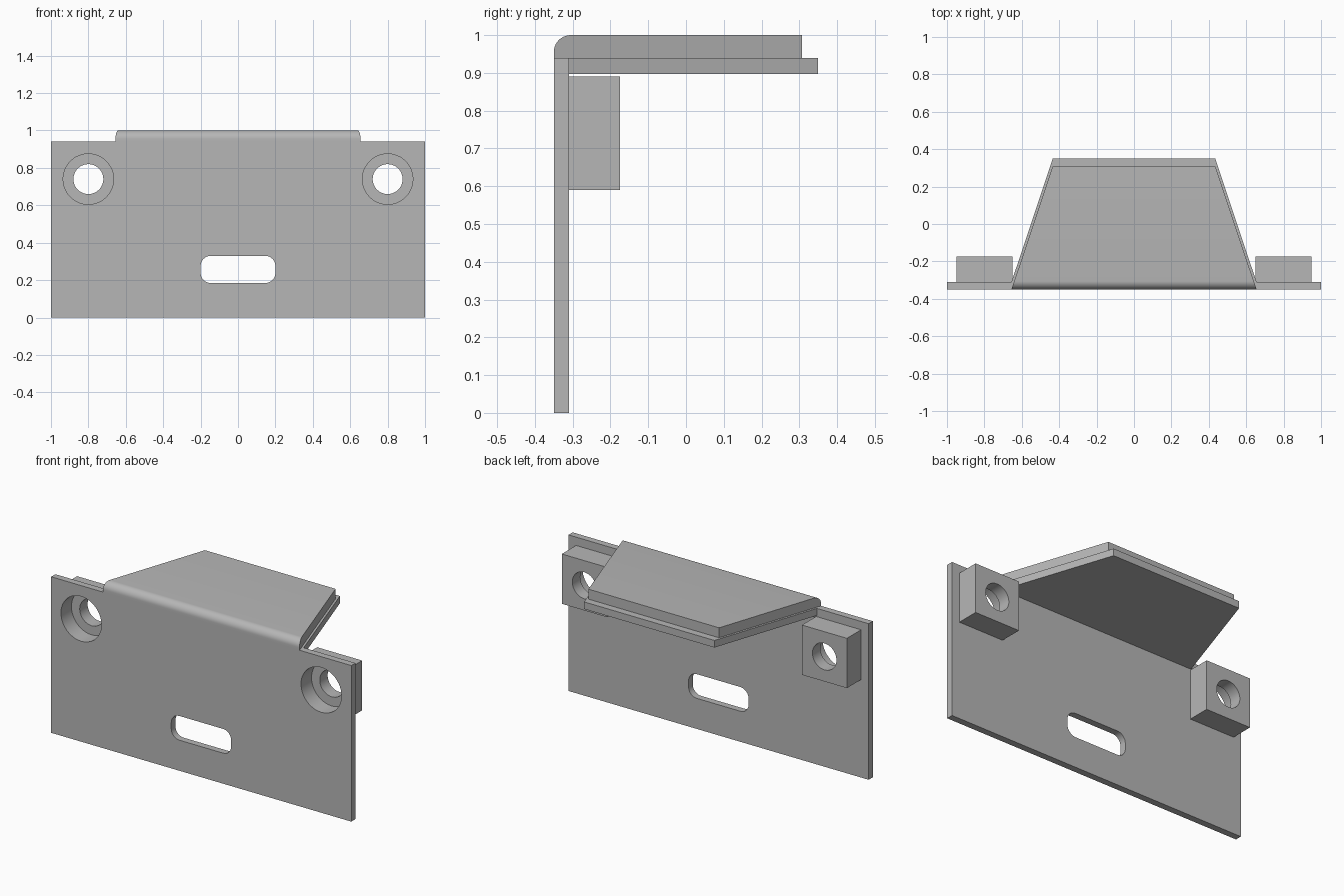
import bpy, bmesh, math

cube = bpy.data.objects.get("Cube")
if cube:
    bpy.data.objects.remove(cube, do_unlink=True)

grey = bpy.data.materials.new("plain grey")
grey.use_nodes = True
colour = (0.47, 0.47, 0.47, 1)
grey.diffuse_color = colour
grey.node_tree.nodes["Principled BSDF"].inputs["Base Color"].default_value = colour


def prism(name, loop, depth):
    """Extrude a closed loop of 3D points along the vector depth."""
    bm = bmesh.new()
    face = bm.faces.new([bm.verts.new(p) for p in loop])
    new = bmesh.ops.extrude_face_region(bm, geom=[face])["geom"]
    bmesh.ops.translate(bm, vec=depth, verts=[g for g in new if isinstance(g, bmesh.types.BMVert)])
    bmesh.ops.recalc_face_normals(bm, faces=bm.faces)
    mesh = bpy.data.meshes.new(name)
    bm.to_mesh(mesh)
    bm.free()
    mesh.materials.append(grey)
    obj = bpy.data.objects.new(name, mesh)
    bpy.context.collection.objects.link(obj)
    return obj


def upright(name, outline, y0, y1):
    """Prism from an (x, z) outline, running from y0 to y1."""
    return prism(name, [(x, y0, z) for x, z in outline], (0, y1 - y0, 0))


def rect(x0, x1, z0, z1):
    return [(x0, z0), (x1, z0), (x1, z1), (x0, z1)]


def arc(cx, cz, r, start, sweep, steps):
    return [(cx + r * math.cos(start + sweep * i / steps),
             cz + r * math.sin(start + sweep * i / steps)) for i in range(steps + 1)]


def circle(cx, cz, r):
    return arc(cx, cz, r, 0, math.tau, 48)[:-1]


def combine(obj, tool, operation):
    """Apply a boolean and discard the tool."""
    mod = obj.modifiers.new(tool.name, "BOOLEAN")
    mod.object, mod.operation, mod.solver = tool, operation, "EXACT"
    bpy.context.view_layer.objects.active = obj
    bpy.ops.object.modifier_apply(modifier=mod.name)
    bpy.data.objects.remove(tool, do_unlink=True)


def smooth(obj):
    bpy.ops.object.select_all(action="DESELECT")
    obj.select_set(True)
    bpy.context.view_layer.objects.active = obj
    bpy.ops.object.shade_smooth_by_angle(angle=math.radians(30))


FRONT, BACK = -0.35, -0.31

# Upright plate with two mounting blocks
plate = upright("front_plate", rect(-1, 1, 0, 0.94), FRONT, BACK)
for side in (-1, 1):
    x = side * 0.8
    combine(plate, upright("mounting_block", rect(x - 0.15, x + 0.15, 0.59, 0.89), -0.33, -0.175), "UNION")

# Counterbored screw holes
for side in (-1, 1):
    x = side * 0.8
    combine(plate, upright("counterbore", circle(x, 0.74, 0.135), -0.5, -0.25), "DIFFERENCE")
    combine(plate, upright("screw_hole", circle(x, 0.74, 0.08), -0.5, 0), "DIFFERENCE")

# Slot with rounded corners
r = 0.055
slot = []
for i, (sx, sz) in enumerate([(1, 1), (-1, 1), (-1, -1), (1, -1)]):
    slot += arc(sx * (0.2 - r), 0.257 + sz * (0.073 - r), r, i * math.pi / 2, math.pi / 2, 8)
combine(plate, upright("slot", slot, -0.5, -0.2), "DIFFERENCE")
smooth(plate)


def shelf_layer(name, profile, y_front):
    """Side profile (y, z) spread across x, tapering towards the back."""
    layer = prism(name, [(-1, y, z) for y, z in profile], (2, 0, 0))
    for v in layer.data.vertices:
        v.co.x *= 0.655 - 0.22 * (v.co.y - y_front) / 0.658
    smooth(layer)


# Tapered shelf: rounded upper layer, and a lower layer stepped to the back
R = 0.045
upper = [(FRONT, 0.94), (0.307, 0.94), (0.307, 1.0)]
upper += arc(FRONT + R, 1 - R, R, math.pi / 2, math.pi / 2, 10)
shelf_layer("shelf_top", upper, FRONT)
shelf_layer("shelf_underside", rect(BACK, 0.35, 0.897, 0.94), BACK)
